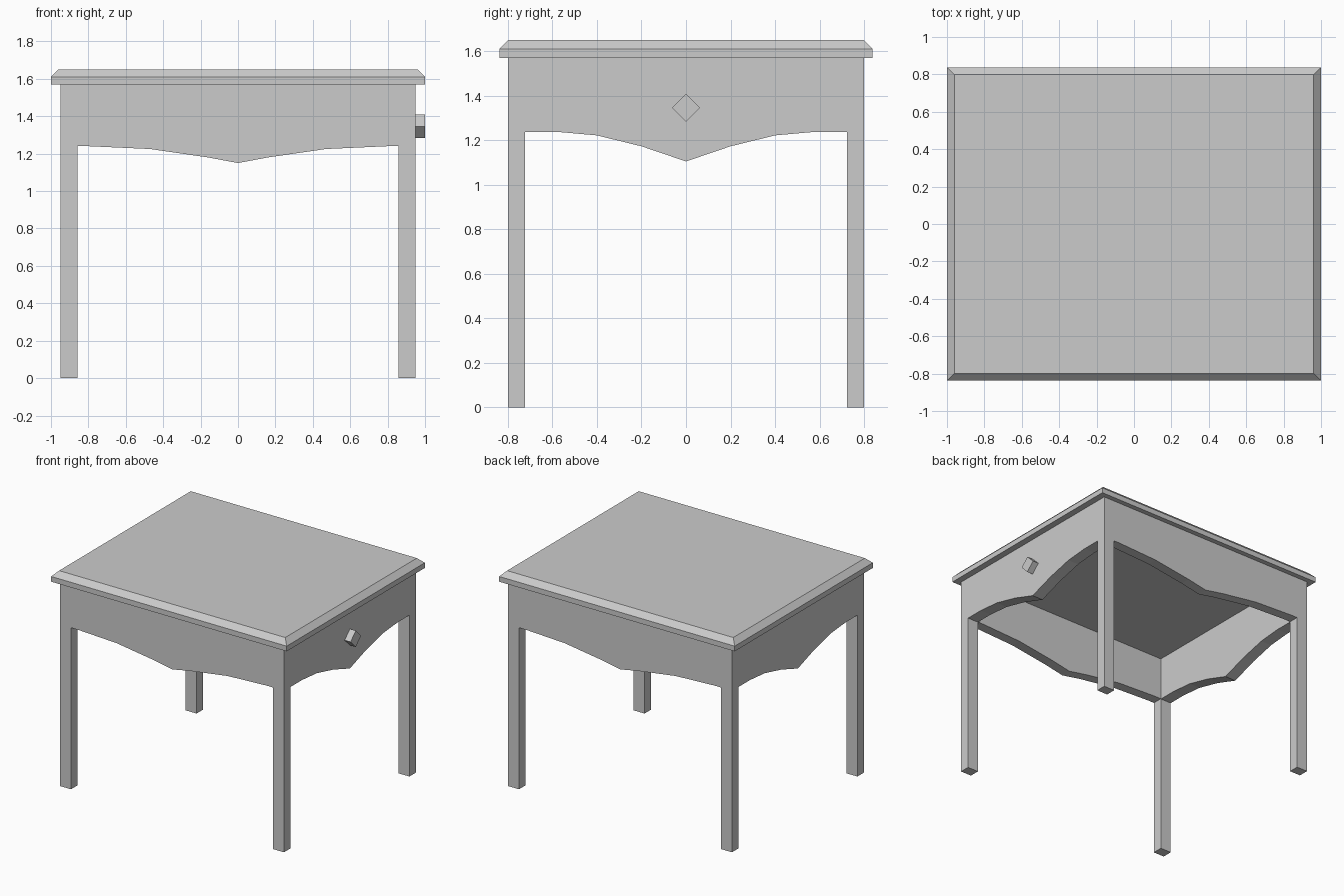
import bpy, bmesh
from mathutils import Vector

if "Cube" in bpy.data.objects:
    bpy.data.objects.remove(bpy.data.objects["Cube"])


def make_object(name, bm):
    bmesh.ops.recalc_face_normals(bm, faces=bm.faces)
    mesh = bpy.data.meshes.new(name)
    bm.to_mesh(mesh)
    bm.free()
    obj = bpy.data.objects.new(name, mesh)
    bpy.context.collection.objects.link(obj)
    return obj


def box_bm(hx, hy, z0, z1):
    bm = bmesh.new()
    for v in bmesh.ops.create_cube(bm, size=2)["verts"]:
        v.co = (v.co.x * hx, v.co.y * hy, z1 if v.co.z > 0 else z0)
    return bm


def prism(name, profile, axis, start, end):
    """Extrude a (side, z) profile along the x or y axis."""
    bm = bmesh.new()
    pts = [(start, s, z) if axis == "x" else (s, start, z) for s, z in profile]
    face = bm.faces.new([bm.verts.new(p) for p in pts])
    out = bmesh.ops.extrude_face_region(bm, geom=[face])["geom"]
    d = end - start
    move = Vector((d, 0, 0) if axis == "x" else (0, d, 0))
    bmesh.ops.translate(bm, vec=move, verts=[g for g in out if isinstance(g, bmesh.types.BMVert)])
    return make_object(name, bm)


def opening(half_curve):
    """Mirror half of the apron curve (centre outwards) and close it below the floor."""
    edge = half_curve[-1][0]
    left = [(-s, z) for s, z in reversed(half_curve[1:])]
    return left + half_curve + [(edge, -0.2), (-edge, -0.2)]


OUT_X, OUT_Y, IN_X, IN_Y, UNDER = 0.95, 0.80, 0.858, 0.722, 1.57

# Tabletop with chamfered upper rim
bm = box_bm(1.0, 0.838, UNDER, 1.65)
rim = [e for e in bm.edges if all(v.co.z > 1.6 for v in e.verts)]
bmesh.ops.bevel(bm, geom=rim, offset=0.04, segments=1, affect="EDGES")
make_object("tabletop", bm)

# Legs and aprons: one block hollowed out, then cut by the shaped openings
frame = make_object("legs_and_aprons", box_bm(OUT_X, OUT_Y, 0, UNDER))
cutters = [
    make_object("cavity_cutter", box_bm(IN_X, IN_Y, -0.3, 1.8)),
    prism("front_opening_cutter",
          opening([(0, 1.15), (0.16, 1.18), (0.47, 1.225), (0.80, 1.24), (IN_X, 1.24)]),
          "y", -1.2, 1.2),
    prism("side_opening_cutter",
          opening([(0, 1.105), (0.2, 1.173), (0.4, 1.222), (0.58, 1.238), (IN_Y, 1.238)]),
          "x", -1.2, 1.2),
]
for cutter in cutters:
    mod = frame.modifiers.new(cutter.name, "BOOLEAN")
    mod.operation = "DIFFERENCE"
    mod.solver = "EXACT"
    mod.object = cutter
    cutter.hide_render = True
    cutter.display_type = "WIRE"

# Square drawer knob turned on its corner
r, zc = 0.063, 1.346
prism("knob", [(-r, zc), (0, zc - r), (r, zc), (0, zc + r)], "x", OUT_X, 1.0)
